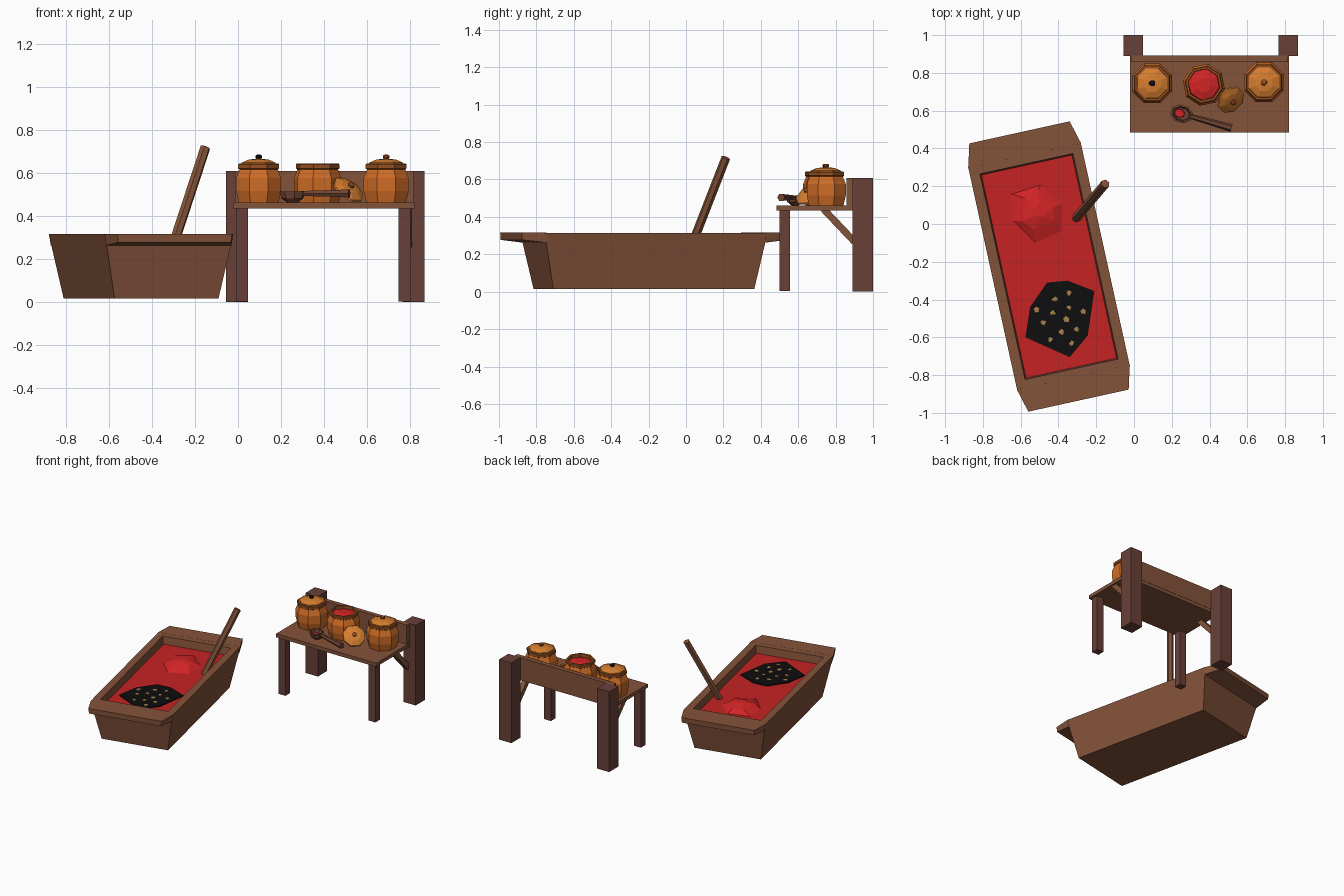
import bpy, bmesh, math, random
from mathutils import Matrix, Vector

if "Cube" in bpy.data.objects:
    bpy.data.objects.remove(bpy.data.objects["Cube"])

random.seed(4)


def material(name, r, g, b):
    m = bpy.data.materials.new(name)
    lin = [((c / 255 + 0.055) / 1.055) ** 2.4 if c > 10 else c / 255 / 12.92 for c in (r, g, b)]
    m.diffuse_color = (*lin, 1)
    m.use_nodes = True
    m.node_tree.nodes["Principled BSDF"].inputs["Base Color"].default_value = m.diffuse_color
    return m


WOOD = material("wood", 132, 83, 58)
DARK = material("dark wood", 104, 64, 56)
SPOON = material("spoon wood", 112, 68, 50)
CLAY = material("orange clay", 208, 108, 38)
LID = material("lid clay", 214, 126, 48)
COLLAR = material("collar brown", 150, 80, 34)
RED = material("red paste", 198, 34, 34)
BRIGHT = material("bright red", 212, 36, 38)
BLACK = material("black", 14, 14, 14)
TAN = material("tan", 168, 128, 78)


def finish(name, bm, mat, matrix=Matrix()):
    bmesh.ops.recalc_face_normals(bm, faces=bm.faces)
    me = bpy.data.meshes.new(name)
    bm.to_mesh(me)
    bm.free()
    me.materials.append(mat)
    ob = bpy.data.objects.new(name, me)
    ob.matrix_world = matrix
    bpy.context.collection.objects.link(ob)
    return ob


def loft(name, rings, mat, matrix=Matrix(), caps=(True, True), jitter=0):
    """Skin a stack of rings that have equal point counts."""
    bm = bmesh.new()
    vs = [[bm.verts.new(p) for p in ring] for ring in rings]
    n = len(vs[0])
    for a, b in zip(vs, vs[1:]):
        for i in range(n):
            j = (i + 1) % n
            bm.faces.new((a[i], a[j], b[j], b[i]))
    for cap, ring in zip(caps, (vs[0], vs[-1])):
        if cap:
            bm.faces.new(ring)
    for v in bm.verts:
        if jitter:
            v.co.x += random.uniform(-jitter, jitter)
            v.co.y += random.uniform(-jitter, jitter)
    return finish(name, bm, mat, matrix)


def circle(r, z, n=8, turn=math.pi / 8, sx=1, sy=1):
    return [(r * sx * math.cos(turn + i * math.tau / n),
             r * sy * math.sin(turn + i * math.tau / n), z) for i in range(n)]


def lathe(name, profile, mat, matrix=Matrix(), caps=(True, True), jitter=0, **kw):
    return loft(name, [circle(r, z, **kw) for r, z in profile], mat, matrix, caps, jitter)


def box(name, x0, x1, y0, y1, z0, z1, mat):
    return loft(name, [[(x0, y0, z), (x1, y0, z), (x1, y1, z), (x0, y1, z)] for z in (z0, z1)], mat)


def rod(name, p, q, r0, r1, mat, n=6, sx=1, sy=1, turn=0):
    p, q = Vector(p), Vector(q)
    m = Matrix.Translation(p) @ (q - p).to_track_quat('Z', 'Y').to_matrix().to_4x4()
    return lathe(name, [(r0, 0), (r1, (q - p).length)], mat, m, n=n, sx=sx, sy=sy, turn=turn)


def rect(a, b, z):
    return [(-a, -b, z), (a, -b, z), (a, b, z), (-a, b, z)]


# Trough: flared hollow body, carrying lugs and paste
T = Matrix.Translation((-0.45, -0.225, 0)) @ Matrix.Rotation(math.radians(12.4), 4, 'Z')
loft("trough_body", [rect(0.247, 0.55, 0.015), rect(0.305, 0.61, 0.315), rect(0.252, 0.557, 0.315),
                     rect(0.243, 0.548, 0.24)], WOOD, T, (True, False))
for s, label in ((-1, "front"), (1, "back")):
    loft("trough_lug_" + label,
         [[(-0.298, s * 0.597, 0.262), (0.298, s * 0.597, 0.262), (0.268, s * 0.725, 0.277), (-0.268, s * 0.725, 0.277)],
          [(-0.306, s * 0.6, 0.3155), (0.306, s * 0.6, 0.3155), (0.272, s * 0.727, 0.3155), (-0.272, s * 0.727, 0.3155)]],
         WOOD, T)
loft("red_liquid", [rect(0.245, 0.55, 0.24), rect(0.246, 0.551, 0.258)], RED, T)
lathe("paste_lump", [(0.16, 0.256), (0.10, 0.285), (0.035, 0.30)], BRIGHT,
      Matrix.Translation((-0.51, 0.065, 0)), n=6, jitter=0.02)

# Dark patch with tan flecks floating on the paste
outline = [(-.07, .195), (.04, .205), (.18, .15), (.145, -.085), (.05, -.2), (-.185, -.095), (-.16, .065)]
P = Matrix.Translation((-0.39, -0.505, 0))
loft("dark_patch", [[(x, y, z) for x, y in outline] for z in (0.257, 0.265)], BLACK, P)
for i in range(12):
    a, d = i * 2.4, 0.15 * math.sqrt((i + 0.5) / 12)
    lathe("tan_fleck", [(0.016, 0.264), (0.014, 0.267)], TAN,
          P @ Matrix.Translation((d * math.cos(a), d * math.sin(a), 0)), n=5, jitter=0.005)

# Stirring stick
rod("stirring_stick", (-0.325, 0.008, 0.19), (-0.152, 0.213, 0.716), 0.024, 0.024, WOOD)

# Table with posts, legs, braces and a back board
box("table_top", -0.02, 0.82, 0.485, 0.89, 0.435, 0.462, WOOD)
box("back_board", -0.015, 0.815, 0.857, 0.892, 0.46, 0.608, WOOD)
for side, px, lx, bx in (("left", -0.055, -0.01, 0.01), ("right", 0.765, 0.745, 0.79)):
    box("back_post_" + side, px, px + 0.102, 0.89, 1.0, 0, 0.608, DARK)
    box("front_leg_" + side, lx, lx + 0.057, 0.5, 0.555, 0.003, 0.436, DARK)
    rod("brace_" + side, (bx, 0.9, 0.268), (bx, 0.735, 0.442), 0.026, 0.026, WOOD, n=4, turn=math.pi / 4)


def lid(name, matrix, knob_mat):
    lathe(name, [(0.087, 0), (0.085, 0.01), (0.05, 0.024), (0.015, 0.028)], LID, matrix)
    lathe(name + "_knob", [(0.009, 0.024), (0.017, 0.034), (0.016, 0.042), (0.008, 0.047)],
          knob_mat, matrix)


# Octagonal pots, the middle one open
for name, x, y, turn, closed in (("left", 0.096, 0.745, 0, True), ("middle", 0.37, 0.737, 0.2, False),
                                 ("right", 0.688, 0.75, 0, True)):
    M = Matrix.Translation((x, y, 0)) @ Matrix.Rotation(turn, 4, 'Z')
    lathe(name + "_pot", [(0.1, 0.462), (0.113, 0.515), (0.113, 0.575), (0.095, 0.618)], CLAY, M)
    lathe(name + "_pot_collar", [(0.095, 0.615), (0.103, 0.62), (0.103, 0.638), (0.098, 0.644),
                                 (0.086, 0.644), (0.084, 0.612)], COLLAR, M, (False, False))
    if closed:
        lid(name + "_lid", M @ Matrix.Translation((0, 0, 0.637)), BLACK if name == "left" else COLLAR)
    else:
        lathe("pot_contents", [(0.085, 0.615), (0.083, 0.622), (0.04, 0.634)], BRIGHT, M, jitter=0.003)

# Loose lid leaning on the middle pot
tilt = Vector((0.49, -0.49, 0.72)).to_track_quat('Z', 'Y').to_matrix().to_4x4()
lid("leaning_lid", Matrix.Translation((0.51, 0.66, 0.518)) @ tilt @ Matrix.Scale(0.93, 4), COLLAR)

# Spoon with a little paste
S = Matrix.Translation((0.252, 0.583, 0.462)) @ Matrix.Rotation(math.radians(-15.8), 4, 'Z')
lathe("spoon_bowl", [(0.025, 0), (0.052, 0.018), (0.062, 0.05), (0.05, 0.052), (0.042, 0.025)],
      SPOON, S, sy=0.78)
lathe("spoon_paste", [(0.03, 0.024), (0.026, 0.032)], BRIGHT, S @ Matrix.Translation((-0.012, 0, 0)), sy=0.8)
rod("spoon_handle", S @ Vector((0.045, 0, 0.042)), S @ Vector((0.275, 0, 0.042)), 0.013, 0.021, SPOON)
